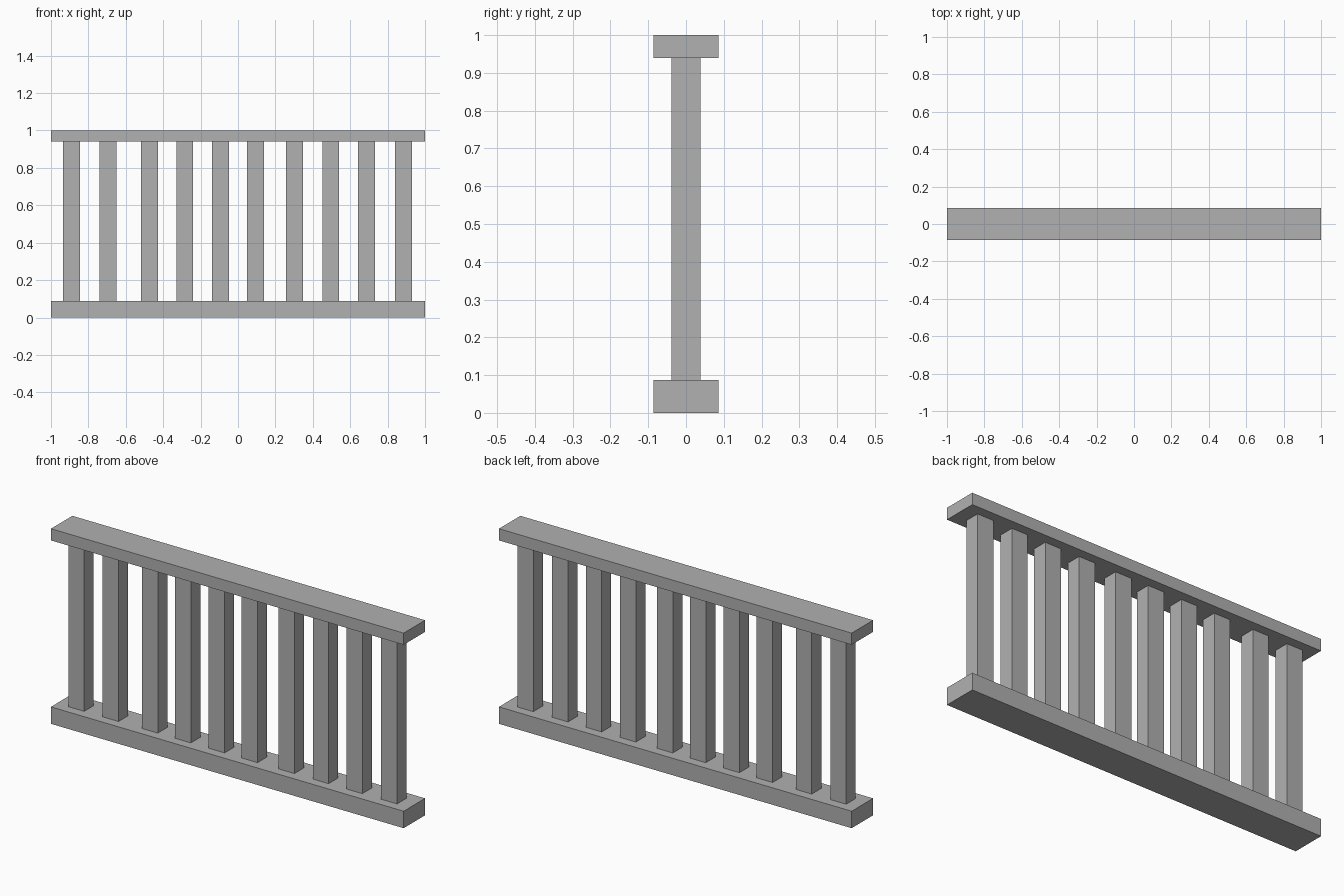
import bpy

if "Cube" in bpy.data.objects:
    bpy.data.objects.remove(bpy.data.objects["Cube"])

# Dark grey paint shared by every part
grey = bpy.data.materials.new("dark_grey")
grey.diffuse_color = (0.44, 0.44, 0.44, 1)
grey.use_nodes = True
grey.node_tree.nodes["Principled BSDF"].inputs["Base Color"].default_value = grey.diffuse_color


def box(name, x, z0, z1, width, depth):
    """Axis-aligned box centred on y = 0, spanning z0 to z1."""
    bpy.ops.mesh.primitive_cube_add(size=1, location=(x, 0, (z0 + z1) / 2))
    obj = bpy.context.object
    obj.name = name
    obj.scale = (width, depth, z1 - z0)
    bpy.ops.object.transform_apply(location=False, rotation=False, scale=True)
    obj.data.materials.append(grey)
    return obj


BOTTOM_TOP = 0.087   # top face of the lower rail
TOP_BOTTOM = 0.94    # underside of the handrail

# Rails
box("bottom_rail", 0, 0, BOTTOM_TOP, 2, 0.173)
box("top_rail", 0, TOP_BOTTOM, 1, 2, 0.173)

# Unevenly spaced square balusters
centres = (-0.89, -0.695, -0.473, -0.285, -0.094,
           0.093, 0.302, 0.496, 0.687, 0.884)
for i, x in enumerate(centres, 1):
    box(f"baluster_{i}", x, BOTTOM_TOP, TOP_BOTTOM, 0.09, 0.077)
